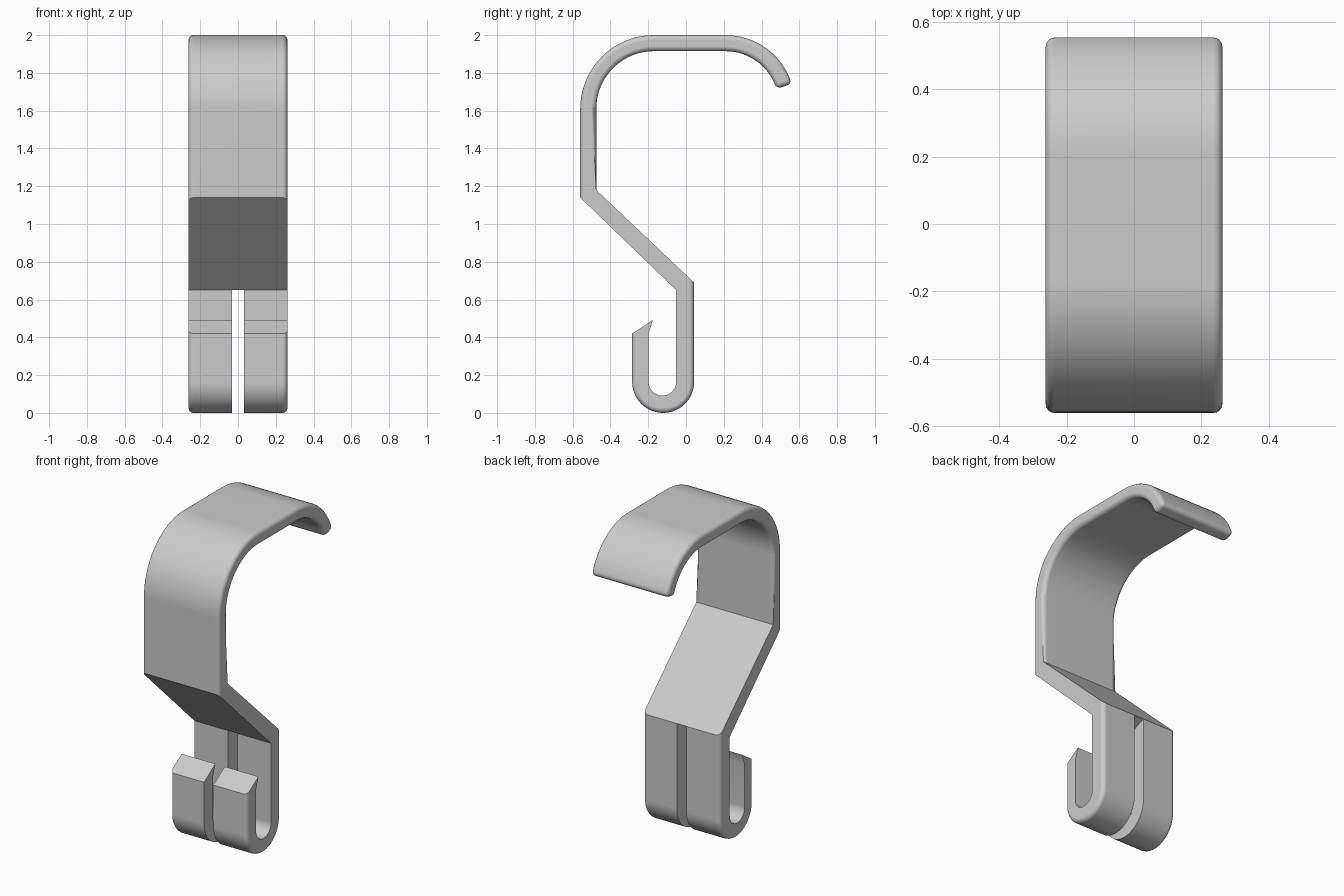
import bpy, bmesh
from math import cos, sin, radians, hypot

if "Cube" in bpy.data.objects:
    bpy.data.objects.remove(bpy.data.objects["Cube"])

HALF_WIDTH = 0.262
BEVEL = 0.026
LOW_Y, LOW_Z = -0.121, 0.164     # centre of the small lower hook


def arc(cy, cz, r, start, end, steps):
    angles = [radians(start + (end - start) * i / steps) for i in range(steps + 1)]
    return [(cy + r * cos(a), cz + r * sin(a)) for a in angles]


def prism(points, half):
    """Extrude a side profile of (y, z) points across x."""
    bm = bmesh.new()
    face = bm.faces.new([bm.verts.new((-half, y, z)) for y, z in points])
    ext = bmesh.ops.extrude_face_region(bm, geom=[face])
    moved = [v for v in ext["geom"] if isinstance(v, bmesh.types.BMVert)]
    bmesh.ops.translate(bm, verts=moved, vec=(2 * half, 0, 0))
    bmesh.ops.recalc_face_normals(bm, faces=bm.faces)
    return bm


def finish(bm, name):
    mesh = bpy.data.meshes.new(name)
    bm.to_mesh(mesh)
    bm.free()
    obj = bpy.data.objects.new(name, mesh)
    bpy.context.collection.objects.link(obj)
    return obj


def is_rounded(edge):
    a, b = (v.co for v in edge.verts)
    mid = (a + b) / 2
    if abs(a.x - b.x) > 0.1:         # crosswise: only the corners of the upper tip
        return mid.y > 0.4 and edge.calc_face_angle() > radians(60)
    if min(a.z, b.z) > 1.13:         # whole rim of the large hook
        return True
    if max(a.z, b.z) < 0.7:          # outer rim of the small hook
        return hypot(mid.y - LOW_Y, min(mid.z - LOW_Z, 0)) > 0.12
    return False


# Side profile of the bent strip
profile = (
    [(-0.56, 1.14)]
    + arc(-0.17, 1.61, 0.39, 180, 90, 20)        # outside of the large hook
    + arc(0.21, 1.634, 0.366, 90, 17, 12)
    + arc(0.21, 1.634, 0.281, 17, 90, 12)        # inside of the large hook
    + arc(-0.17, 1.61, 0.305, 90, 180, 20)
    + [(-0.475, 1.18), (0.043, 0.69)]
    + arc(LOW_Y, LOW_Z, 0.164, 0, -180, 28)      # outside of the small hook
    + [(-0.285, 0.42), (-0.175, 0.492), (-0.198, 0.42)]
    + arc(-0.125, LOW_Z, 0.073, -180, 0, 20)     # inside of the small hook
    + [(-0.052, 0.65)]
)
bm = prism(profile, HALF_WIDTH)
bmesh.ops.bevel(bm, geom=[e for e in bm.edges if is_rounded(e)], offset=BEVEL,
                segments=4, profile=0.5, affect="EDGES", clamp_overlap=False)
hook = finish(bm, "hook_strip")

# Slot through the small hook, ending on the mitre of the bend
slot = finish(prism([(-0.5, -0.2), (0.3, -0.2), (0.3, 0.798), (-0.5, 0.461)], 0.032),
              "slot_cutter")
slot.hide_render = True
cut = hook.modifiers.new("slot", "BOOLEAN")
cut.operation = "DIFFERENCE"
cut.solver = "EXACT"
cut.object = slot
bpy.ops.object.select_all(action="DESELECT")
hook.select_set(True)
bpy.context.view_layer.objects.active = hook
bpy.ops.object.modifier_apply(modifier=cut.name)
bpy.data.objects.remove(slot)

# Plain grey finish
grey = bpy.data.materials.new("light_grey")
grey.use_nodes = True
colour = (0.6, 0.6, 0.6, 1)
grey.diffuse_color = colour
grey.node_tree.nodes["Principled BSDF"].inputs["Base Color"].default_value = colour
hook.data.materials.clear()
hook.data.materials.append(grey)

bpy.ops.object.shade_smooth_by_angle(angle=radians(30))
weighted = hook.modifiers.new("clean_normals", "WEIGHTED_NORMAL")
weighted.keep_sharp = True
